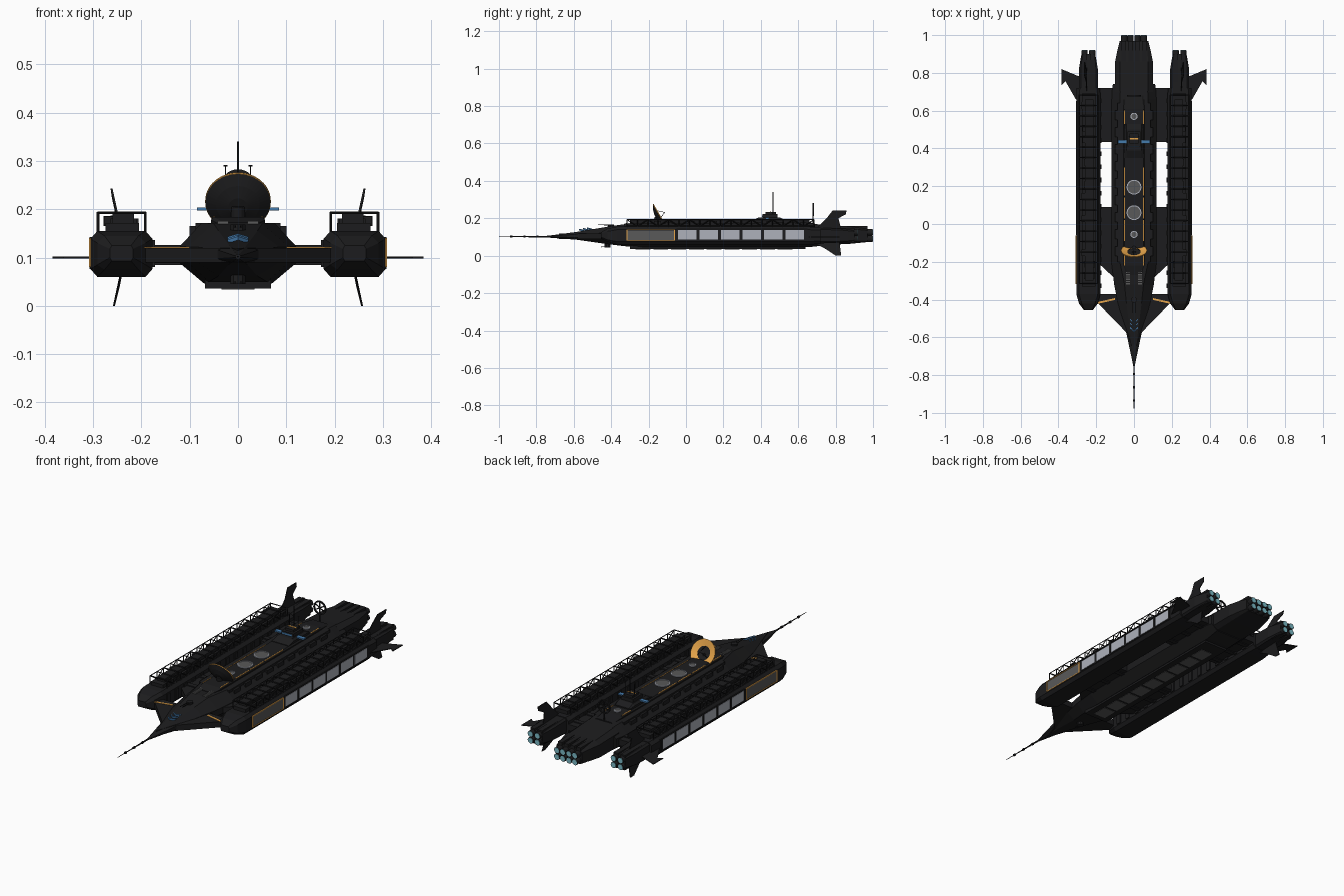
import bpy, bmesh, math, random
from mathutils import Vector, Matrix
random.seed(4)

def mat(name, r, g, b):
    m = bpy.data.materials.new(name)
    m.diffuse_color = (r, g, b, 1)
    return m
DARK = mat("hull_black", .012, .012, .013)
TRIM = mat("trim_orange", .8, .38, .07)
PANE = mat("pane_grey", .42, .44, .5)
BAY = mat("bay_grey", .1, .1, .1)
BLUE = mat("blue_glass", .06, .2, .42)
GLOW = mat("engine_cyan", .2, .5, .58)

def finish(bm, name, m, mirror):
    bmesh.ops.recalc_face_normals(bm, faces=bm.faces[:])
    me = bpy.data.meshes.new(name)
    bm.to_mesh(me)
    bm.free()
    me.materials.append(m)
    ob = bpy.data.objects.new(name, me)
    bpy.context.collection.objects.link(ob)
    if mirror:
        ob.modifiers.new("mirror", 'MIRROR').use_mirror_merge = False
    return ob

def loft(name, rings, m=DARK, mirror=False):
    bm = bmesh.new()
    rows = [[bm.verts.new(p) for p in r] for r in rings]
    n = len(rows[0])
    for a, b in zip(rows, rows[1:]):
        for i in range(n):
            bm.faces.new((a[i], a[(i+1) % n], b[(i+1) % n], b[i]))
    bm.faces.new(rows[0])
    bm.faces.new(rows[-1])
    return finish(bm, name, m, mirror)

def section(y, cx, w, top, zt, hi, lo, zb, bot):
    half = [(top, zt), (w, hi), (w, lo), (bot, zb)]
    return [(cx+x, y, z) for x, z in half] + [(cx-x, y, z) for x, z in half[::-1]]

def boxes(name, items, m=DARK, mirror=False):
    """items: (x0, x1, y0, y1, z0, z1)"""
    bm = bmesh.new()
    for x0, x1, y0, y1, z0, z1 in items:
        M = Matrix.Translation(((x0+x1)/2, (y0+y1)/2, (z0+z1)/2)) @ Matrix.Diagonal((x1-x0, y1-y0, z1-z0, 1))
        bmesh.ops.create_cube(bm, size=1, matrix=M)
    return finish(bm, name, m, mirror)

def bars(name, items, r, m=DARK, mirror=False, n=6, r2=None):
    bm = bmesh.new()
    for p, q in items:
        p, q = Vector(p), Vector(q)
        d = q - p
        M = Matrix.Translation((p+q)/2) @ d.to_track_quat('Z', 'Y').to_matrix().to_4x4()
        bmesh.ops.create_cone(bm, cap_ends=True, segments=n, radius1=r, radius2=r if r2 is None else r2, depth=d.length, matrix=M)
    return finish(bm, name, m, mirror)

def plate(name, pts, offset, m=DARK, mirror=False):
    o = Vector(offset)
    return loft(name, [[Vector(p)-o for p in pts], [Vector(p)+o for p in pts]], m, mirror)

def lathe(name, prof, m, M, n=40):
    """closed profile of (radius, height) spun round the local z axis"""
    bm = bmesh.new()
    rows = [[bm.verts.new(M @ Vector((r*math.cos(2*math.pi*i/n), r*math.sin(2*math.pi*i/n), z))) for r, z in prof] for i in range(n)]
    k = len(prof)
    for i in range(n):
        for j in range(k):
            bm.faces.new((rows[i][j], rows[i][(j+1) % k], rows[(i+1) % n][(j+1) % k], rows[(i+1) % n][j]))
    return finish(bm, name, m, False)

# Central hull, nose to stern
loft("main_hull", [section(*s) for s in [
    (-.75, 0, .004, .002, .105, .103, .1, .098, .002),
    (-.58, 0, .04, .02, .128, .115, .098, .085, .02),
    (-.42, 0, .085, .04, .155, .122, .09, .062, .04),
    (-.32, 0, .105, .05, .17, .122, .09, .05, .06),
    (-.2, 0, .12, .075, .172, .124, .088, .046, .07),
    (.66, 0, .12, .075, .172, .124, .088, .046, .07),
    (.74, 0, .112, .07, .165, .13, .082, .055, .075)]])
loft("stern_block", [section(*s) for s in [
    (.7, 0, .1, .075, .168, .145, .075, .058, .075), (.86, 0, .1, .075, .158, .142, .075, .062, .075),
    (.92, 0, .088, .07, .15, .14, .078, .068, .07), (.97, 0, .075, .065, .143, .135, .08, .073, .065)]])
boxes("stern_ribs", [(x-.012, x+.012, .76, .97, .13, .158) for x in (-.054, -.018, .018, .054)])
boxes("keel", [(-.068, .068, -.3, .64, .036, .06)])
boxes("keel_windows", [(-.034, .034, -.27+i*.095, -.19+i*.095, .034, .037) for i in range(9)], BAY)
boxes("shoulder_rails", [(.07, .088, -.2, .64, .155, .172)], mirror=True)
boxes("shoulder_blocks", [(.078, .1, -.17+i*.09, -.12+i*.09, .14, .165) for i in range(9)], mirror=True)

# Nose probe
bars("nose_probe", [((0, -.72, .102), (0, -1, .102))], .005, r2=.0012)
bars("probe_collars", [((0, y, .102), (0, y+.012, .102)) for y in (-.94, -.87, -.8)], .006, n=8)

# Forward delta wing and connecting pylons
plate("delta_wing", [(0, -.68, .105), (.035, -.58, .105), (.2, -.41, .105), (.2, -.37, .105), (0, -.37, .105)], (0, 0, .015), mirror=True)
plate("front_pylon", [(.08, -.3, .105), (.105, -.285, .105), (.18, -.215, .105), (.18, .09, .105), (.08, .09, .105)], (0, 0, .016), mirror=True)
plate("rear_pylon", [(.08, .435, .105), (.18, .435, .105), (.18, .72, .105), (.08, .72, .105)], (0, 0, .016), mirror=True)
boxes("pylon_ribs", [(.1, .178, y, y+.025, .085, .126) for y in (-.18, -.07, .04, .46, .56, .66)], mirror=True)
plate("wing_stripe", [(.1, -.402, .121), (.2, -.424, .121), (.2, -.414, .121), (.1, -.392, .121)], (0, 0, .001), TRIM, True)
for k in range(3):
    y = -.56 + k*.022
    plate("nose_chevron", [(0, y-.012, .14+k*.003), (.022, y+.01, .133+k*.003), (.022, y+.016, .133+k*.003), (0, y-.006, .14+k*.003)], (0, 0, .004), BLUE, True)

# Top deck
loft("top_deck", [section(*s) for s in [
    (-.27, 0, .04, .03, .173, .17, .162, .16, .04), (-.22, 0, .056, .05, .184, .178, .165, .16, .056),
    (.61, 0, .056, .05, .184, .178, .165, .16, .056), (.68, 0, .05, .04, .175, .17, .16, .155, .05)]])
boxes("deck_stripes", [(.048, .052, a, b, .181, .1855) for a, b in ((-.22, -.15), (-.09, .02), (.03, .14), (.15, .3), (.53, .6))], TRIM, True)
boxes("deck_vents", [(.02, .042, -.32+i*.012, -.313+i*.012, .16, .176) for i in range(7)], BAY, True)
for y, r in ((.195, .036), (.06, .036), (.57, .016), (-.055, .016)):
    bars("landing_pad", [((0, y, .18), (0, y, .187))], r, BAY, n=32)
    lathe("pad_rim", [(r-.002, .18), (r+.003, .18), (r+.003, .189), (r-.002, .189)], PANE, Matrix.Translation((0, y, 0)), 32)

# Bridge with masts
loft("bridge_base", [section(*s) for s in [
    (.35, 0, .05, .035, .187, .186, .18, .18, .05), (.39, 0, .05, .04, .205, .195, .18, .18, .05),
    (.5, 0, .05, .04, .205, .195, .18, .18, .05), (.53, 0, .045, .04, .19, .188, .18, .18, .045)]])
boxes("bridge_tower", [(-.035, .035, .41, .49, .2, .222), (-.024, .024, .425, .48, .222, .234)])
boxes("bridge_wing", [(-.085, .085, .425, .445, .197, .204)], BLUE)
boxes("bridge_windows", [(-.028, .028, .407, .411, .207, .216)], BLUE)
boxes("bridge_stripe", [(-.024, .024, .448, .455, .234, .236)], TRIM)
bars("main_mast", [((0, .465, .23), (0, .465, .34))], .002)
bars("side_antennas", [((.026, .465, .2), (.026, .465, .292)), ((.022, .465, .29), (.03, .465, .29))], .0013, mirror=True)

# Stern ring antenna
RM = Matrix.Translation((0, .68, .247)) @ Matrix.Rotation(math.pi/2, 4, 'X')
lathe("ring_antenna", [(.03, -.004), (.036, -.004), (.036, .004), (.03, .004)], DARK, RM, 32)
spokes = [((0, .68, .247), (.032*math.cos(a), .68, .247+.032*math.sin(a))) for a in [i*math.pi/3+math.pi/6 for i in range(6)]]
bars("ring_spokes", spokes + [((0, .68, .16), (0, .68, .25))], .003)

# Tilted dish on the foredeck
DM = Matrix.Translation((0, -.14, .217)) @ Matrix.Rotation(math.radians(-60), 4, 'X')
lathe("dish_ring", [(.035, -.008), (.035, -.011), (.068, -.004), (.068, .001)], TRIM, DM, 48)
lathe("dish_bowl", [(.0005, -.014), (.036, -.009), (.067, -.0042), (.045, -.016), (.02, -.024), (.0005, -.025)], DARK, DM, 48)
bars("dish_feed", [(DM @ Vector((.034*math.cos(a), .034*math.sin(a), -.008)), DM @ Vector((0, 0, .03))) for a in (.5, 2.6, 4.7)], .0013)
bars("dish_stand", [((0, -.15, .17), DM @ Vector((0, 0, -.02)))], .014, n=12)

# Side pods
PX = .2415
loft("side_pod", [section(*s) for s in [
    (-.455, PX, .024, .02, .125, .118, .1, .093, .02), (-.42, PX, .05, .035, .145, .13, .085, .075, .035),
    (-.37, PX, .064, .05, .155, .139, .076, .06, .05), (.66, PX, .064, .05, .155, .139, .076, .06, .05),
    (.72, PX, .062, .045, .152, .136, .079, .063, .045)]], mirror=True)
loft("pod_engine", [section(*s) for s in [
    (.7, PX, .05, .04, .15, .14, .075, .065, .04), (.82, PX, .05, .04, .145, .138, .077, .07, .04),
    (.87, PX, .042, .036, .14, .133, .08, .075, .036), (.9, PX, .036, .032, .136, .13, .083, .078, .032)]], mirror=True)
boxes("pod_engine_ribs", [(PX+d-.013, PX+d+.013, .74, .9, .07, .148) for d in (-.021, .021)], mirror=True)
boxes("pod_frames", [(.3, .308, -.058+i*.115, -.046+i*.115, .076, .14) for i in range(7)]
      + [(.3, .308, -.05, .65, z, z+.004) for z in (.079, .139)], mirror=True)
boxes("pod_windows", [(.3, .307, -.043+i*.115, .057+i*.115, .086, .137) for i in range(6)], PANE, True)
boxes("hangar_door", [(.3, .3065, -.312, -.065, .084, .136)], BAY, True)
boxes("hangar_trim", [(.3, .3085, -.318, -.06, z, z+.004) for z in (.08, .137)]
      + [(.3, .3085, y, y+.005, .08, .141) for y in (-.318, -.065)], TRIM, True)
boxes("pod_inner_ribs", [(.172, .18, -.34+i*.07, -.315+i*.07, .08, .136) for i in range(15)], mirror=True)

# Gantry on each pod: central housing with open truss
boxes("gantry_housing", [(.205, .275, -.33, .69, .152, .172), (.215, .26, -.3, .66, .17, .19)], mirror=True)
boxes("gantry_machinery", [(.2+.04*random.random(), .262+.02*random.random(), y, y+.035, .165, .176+.012*random.random())
                           for y in [-.29+i*.06 for i in range(16)]], mirror=True)
truss = []
N, Y0, STEP = 18, -.315, .0555
for x in (.192, .29):
    truss += [((x, Y0, z), (x, Y0+N*STEP, z)) for z in (.193, .158)]
    for i in range(N+1):
        y = Y0+i*STEP
        truss.append(((x, y, .152), (x, y, .194)))
        if i < N:
            a, b = (.156, .193) if i % 2 else (.193, .156)
            truss.append(((x, y, a), (x, y+STEP, b)))
truss += [((.192, Y0+i*STEP, .193), (.29, Y0+i*STEP, .193)) for i in range(N+1)]
bars("gantry_truss", truss, .0028, n=4, mirror=True)

# Tail fins
plate("upper_fin", [(.25, .7, .15), (.252, .75, .198), (.262, .785, .243), (.262, .858, .243), (.259, .855, .222),
                    (.254, .815, .2), (.25, .83, .14)], (.002, 0, 0), mirror=True)
plate("lower_fin", [(.241, .68, .07), (.247, .74, .04), (.257, .8, .001), (.257, .83, 0), (.247, .825, .04), (.241, .82, .075)], (.002, 0, 0), mirror=True)
plate("side_fin", [(.28, .64, .1), (.308, .66, .1), (.362, .755, .1), (.384, .735, .1), (.384, .82, .1), (.3, .785, .1), (.28, .78, .1)], (0, 0, .002), mirror=True)

# Engine nozzles
centre = [(x, z) for x in (.018, .052) for z in (.091, .125)]
side = [(PX+d, z) for d in (-.02, .02) for z in (.091, .125)]
for tag, pts, y0, y1 in (("main", centre, .95, 1), ("pod", side, .87, .92)):
    bars(tag+"_nozzles", [((x, y0, z), (x, y1-.002, z)) for x, z in pts], .0165, n=16, mirror=True)
    bars(tag+"_glow", [((x, y1-.006, z), (x, y1, z)) for x, z in pts], .014, GLOW, True, 16)

# Small gun turrets above and below the nose
bars("turret_base", [((0, -.4, .15), (0, -.4, .168)), ((0, -.42, .045), (0, -.42, .07))], .016, n=10)
bars("turret_barrels", [((x, -.39, .163), (x, -.47, .166)) for x in (-.006, .006)]
     + [((x, -.41, .05), (x, -.455, .047)) for x in (-.006, .006)], .002)
